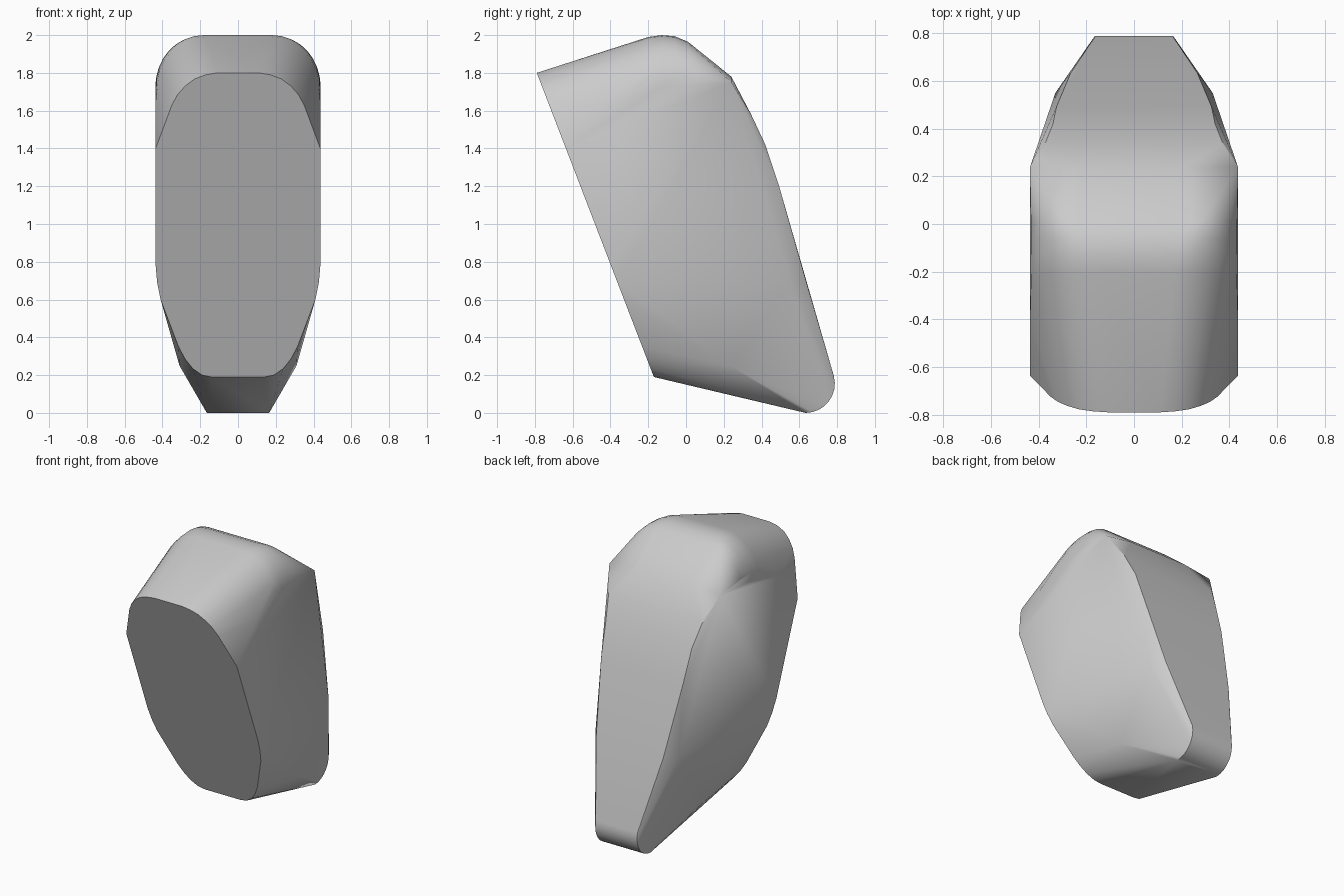
import bpy, bmesh, math

cube = bpy.data.objects.get("Cube")
if cube:
    bpy.data.objects.remove(cube)

# Plain grey material
grey = bpy.data.materials.new("plain_grey")
grey.use_nodes = True
colour = (0.6, 0.6, 0.6, 1)
grey.diffuse_color = colour
grey.node_tree.nodes["Principled BSDF"].inputs["Base Color"].default_value = colour


def slanted(x, z):
    """Point on the leaning flat front."""
    return (x, -0.79 + (1.8 - z) * 0.385, z)


def section(y, top, low, flat, wide=0.436, steps=8):
    """Half of a rounded crown section: flat top, elliptical shoulder."""
    turns = [i * math.pi / 2 / steps for i in range(steps + 1)]
    return [(flat + (wide - flat) * math.sin(t), y,
             low + (top - low) * math.cos(t)) for t in turns]


half = []

# Flat front face outline
for x, z in [(0.11, 1.8), (0.17, 1.79), (0.23, 1.768), (0.28, 1.73), (0.32, 1.685),
             (0.35, 1.63), (0.436, 1.4), (0.436, 0.78), (0.428, 0.69), (0.41, 0.6),
             (0.315, 0.35), (0.28, 0.285), (0.24, 0.235), (0.19, 0.2), (0.14, 0.19)]:
    half.append(slanted(x, z))

# Rounded crown
for y, top, low, flat in [(-0.2, 1.99, 1.71, 0.17), (-0.13, 2.0, 1.725, 0.18),
                          (-0.06, 1.994, 1.73, 0.20), (0.01, 1.965, 1.735, 0.24)]:
    half += section(y, top, low, flat)
half.append((0.436, -0.42, 1.64))

# Back panel, tapering towards the toe
half += [(0.22, 0.24, 1.78), (0.436, 0.24, 1.75),
         (0.37, 0.345, 1.58), (0.34, 0.42, 1.42), (0.325, 0.493, 1.2),
         (0.265, 0.635, 0.7)]

# Side corners
half += [(0.33, 0.55, 0.69), (0.31, 0.23, 0.25)]

# Rounded toe
for i in range(9):
    a = math.radians(15 - i * 105 / 8)
    half.append((0.165, 0.633 + 0.155 * math.cos(a), 0.155 + 0.155 * math.sin(a)))

# Mirror the points and wrap them in a closed skin
bm = bmesh.new()
for x, y, z in half:
    for side in (-1, 1):
        bm.verts.new((side * x, y, z))
hull = bmesh.ops.convex_hull(bm, input=bm.verts[:])
loose = [v for v in bm.verts if not v.link_faces]
bmesh.ops.delete(bm, geom=loose, context="VERTS")
bmesh.ops.dissolve_limit(bm, angle_limit=math.radians(1.0),
                         verts=bm.verts[:], edges=bm.edges[:])
bmesh.ops.recalc_face_normals(bm, faces=bm.faces[:])

mesh = bpy.data.meshes.new("wedge_body")
bm.to_mesh(mesh)
bm.free()
body = bpy.data.objects.new("wedge_body", mesh)
bpy.context.collection.objects.link(body)
mesh.materials.append(grey)

# Smooth rounded areas, crisp front rim
bpy.ops.object.select_all(action="DESELECT")
body.select_set(True)
bpy.context.view_layer.objects.active = body
bpy.ops.object.shade_smooth_by_angle(angle=math.radians(30))
